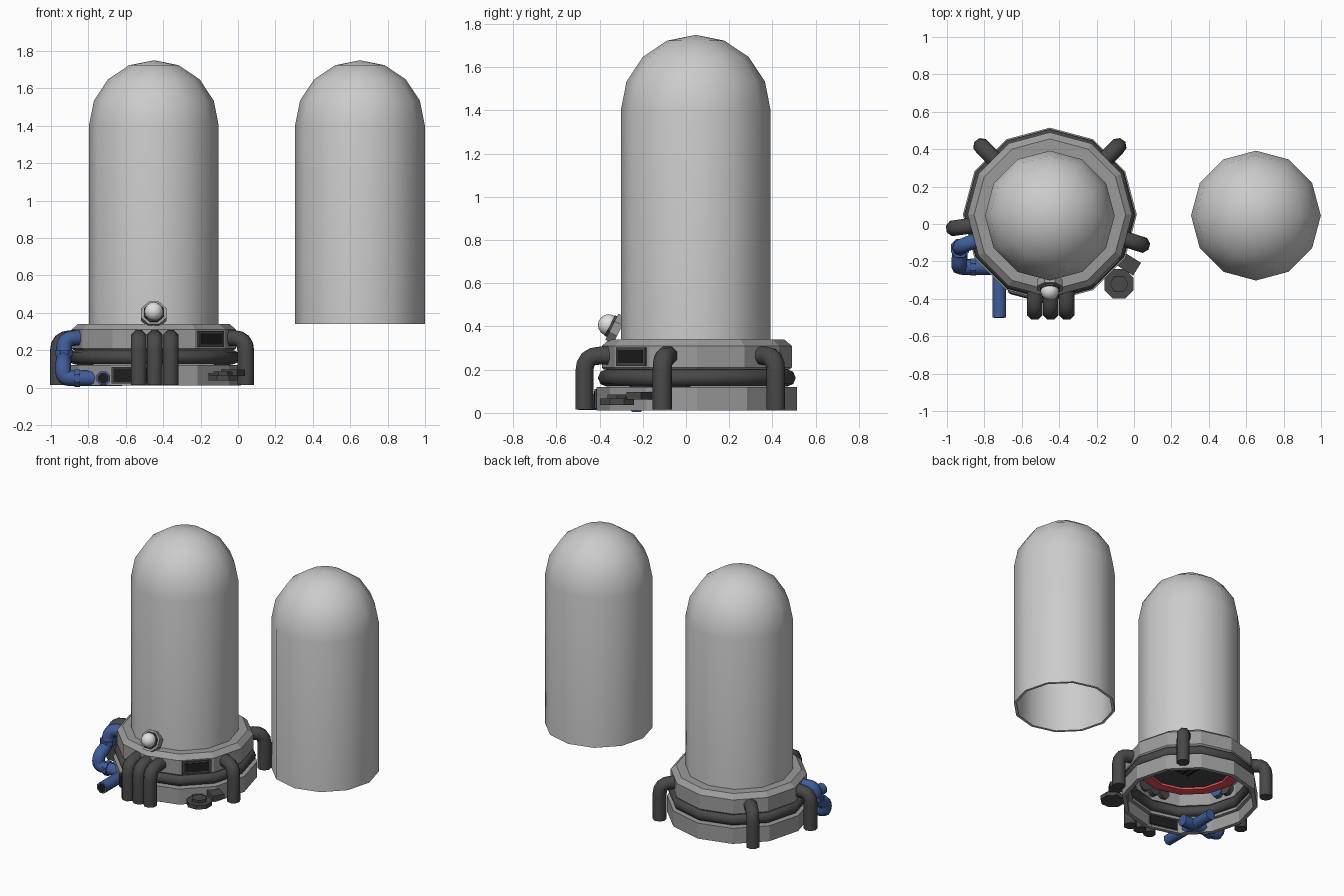
import bpy, bmesh, math
from mathutils import Vector, Matrix

if "Cube" in bpy.data.objects:
    bpy.data.objects.remove(bpy.data.objects["Cube"])

CX, CY = -0.45, 0.05          # centre of the assembled tank


def mat(name, r, g, b):
    m = bpy.data.materials.new(name)
    m.diffuse_color = (r, g, b, 1)
    m.use_nodes = True
    m.node_tree.nodes["Principled BSDF"].inputs["Base Color"].default_value = m.diffuse_color
    return m


GLASS = mat("pale grey", .60, .60, .60)
METAL = mat("mid grey", .33, .33, .33)
RUBBER = mat("dark rubber", .065, .065, .065)
BLACK = mat("vent black", .012, .012, .012)
BLUE = mat("pipe blue", .05, .11, .32)
RED = mat("ring red", .80, .08, .09)
WHITE = mat("lamp white", .75, .75, .75)


def add(name, bm, material, smooth=None):
    bmesh.ops.recalc_face_normals(bm, faces=bm.faces)
    me = bpy.data.meshes.new(name)
    bm.to_mesh(me)
    bm.free()
    me.materials.append(material)
    ob = bpy.data.objects.new(name, me)
    bpy.context.collection.objects.link(ob)
    if smooth:
        bpy.ops.object.select_all(action='DESELECT')
        ob.select_set(True)
        bpy.context.view_layer.objects.active = ob
        bpy.ops.object.shade_smooth_by_angle(angle=math.radians(smooth))
    return ob


def lathe(name, profile, material, cx=CX, cy=CY, sides=12, closed=True, smooth=None):
    """Revolve (radius, height) points about a vertical axis."""
    bm = bmesh.new()
    rings = []
    for r, z in profile:
        if r == 0:
            rings.append([bm.verts.new((cx, cy, z))] * sides)
        else:
            a = [2 * math.pi * i / sides for i in range(sides)]
            rings.append([bm.verts.new((cx + r * math.cos(t), cy + r * math.sin(t), z)) for t in a])
    n = len(rings)
    for k in range(n if closed else n - 1):
        lo, hi = rings[k], rings[(k + 1) % n]
        for i in range(sides):
            j = (i + 1) % sides
            face = list(dict.fromkeys((lo[i], lo[j], hi[j], hi[i])))
            if len(face) > 2:
                bm.faces.new(face)
    return add(name, bm, material, smooth)


def tube(name, pts, r, material, bend=.07, steps=4):
    """Round pipe along a path whose corners are rounded off."""
    pts = [Vector(p) for p in pts]
    path = [pts[0]]
    for a, b, c in zip(pts, pts[1:], pts[2:]):
        d = min(bend, (a - b).length * .49, (c - b).length * .49)
        p, q = b + (a - b).normalized() * d, b + (c - b).normalized() * d
        for i in range(steps + 1):
            t = i / steps
            path.append(p * (1 - t) ** 2 + b * 2 * t * (1 - t) + q * t * t)
    path.append(pts[-1])
    bm = bmesh.new()
    rings, side, prev = [], None, None
    for i, p in enumerate(path):
        d = (path[min(i + 1, len(path) - 1)] - path[max(i - 1, 0)]).normalized()
        side = d.orthogonal().normalized() if side is None else prev.rotation_difference(d) @ side
        prev = d
        up = d.cross(side)
        rings.append([bm.verts.new(p + (side * math.cos(t) + up * math.sin(t)) * r)
                      for t in [math.pi * (k + .5) / 4 for k in range(8)]])
    for lo, hi in zip(rings, rings[1:]):
        for k in range(8):
            bm.faces.new((lo[k], lo[(k + 1) % 8], hi[(k + 1) % 8], hi[k]))
    bm.faces.new(rings[0])
    bm.faces.new(rings[-1])
    return add(name, bm, material, 50)


def prism(name, loc, axis, r, depth, material, sides=8):
    bm = bmesh.new()
    rot = Vector((0, 0, 1)).rotation_difference(Vector(axis)).to_matrix().to_4x4()
    bmesh.ops.create_cone(bm, cap_ends=True, segments=sides, radius1=r, radius2=r, depth=depth,
                          matrix=Matrix.Translation(loc) @ rot @ Matrix.Rotation(math.pi / sides, 4, 'Z'))
    return add(name, bm, material)


def radial_box(name, deg, dist, z, size, material):
    """Box turned to face outward; size is (depth, width, height)."""
    a = math.radians(deg)
    loc = Vector((CX + dist * math.cos(a), CY + dist * math.sin(a), z))
    bm = bmesh.new()
    bmesh.ops.create_cube(bm, size=1, matrix=Matrix.Translation(loc) @ Matrix.Rotation(a, 4, 'Z')
                          @ Matrix.Diagonal((*size, 1)))
    return add(name, bm, material)


# Domed covers: one on the base, one spare standing to the right
def dome(r, top):
    return [(r * math.cos(a), 1.4 + (top - 1.4) * math.sin(a)) for a in [i * math.pi / 8 for i in range(4)]] + [(0, top)]


cover = [(.347, .34)] + dome(.347, 1.75) + dome(.328, 1.73)[::-1] + [(.328, .34)]
lathe("tank_cover", cover, GLASS, CX, .045, smooth=40)
lathe("spare_cover", cover, GLASS, .652, .045, smooth=40)

# Base rings
lathe("lower_ring", [(.465, .01), (.465, .12), (.41, .12), (.41, .10), (.435, .10), (.435, .01)], METAL)
lathe("upper_ring", [(.43, .20), (.44, .21), (.44, .31), (.405, .34), (.325, .34), (.325, .29), (.40, .29), (.40, .20)], METAL)
lathe("hose_ring", [(.418 + .04 * math.cos(t), .162 + .04 * math.sin(t))
                    for t in [math.pi * i / 4 for i in range(8)]], RUBBER, smooth=50)

# Floor of the tank, seen from underneath
lathe("red_seal", [(.36, .265), (.36, .295), (.29, .295), (.29, .265)], RED)
lathe("floor_plate", [(0, .28), (.30, .28), (.30, .30), (0, .30)], RUBBER, closed=False)
for i in range(4):
    radial_box("floor_slat", 0, -.06 + i * .04, .276, (.015, .2, .008), BLACK)


# Rubber pipes bending down from the upper ring
def drop_pipe(name, x, y, dx, dy):
    tube(name, [(x - dx * .16, y - dy * .16, .265), (x, y, .265), (x, y, .015)], .045, RUBBER)


for deg in (45, 135, 188, -18):
    c, s = math.cos(math.radians(deg)), math.sin(math.radians(deg))
    drop_pipe("side_pipe", CX + .517 * c, CY + .517 * s, c, s)
for x in (-.53, -.445, -.36):
    drop_pipe("front_pipe", x, -.47, 0, -1)

# Blue plumbing with collars and an open end
tube("blue_riser", [(-.78, -.065, .265), (-.93, -.12, .265), (-.93, -.13, .16), (-.935, -.225, .12),
                    (-.935, -.23, .05), (-.62, -.23, .05)], .042, BLUE, bend=.06)
tube("blue_outlet", [(-.72, -.5, .05), (-.72, -.05, .05)], .04, BLUE)
prism("outlet_hole", (-.72, -.5, .05), (0, 1, 0), .03, .006, BLACK)
prism("riser_collar", (-.93, -.13, .185), (0, 0, 1), .053, .03, BLUE)
prism("elbow_collar", (-.86, -.23, .05), (1, 0, 0), .05, .03, BLUE)

# Vents in the rings
radial_box("upper_vent_frame", -45, .42, .26, (.03, .19, .085), RUBBER)
radial_box("upper_vent", -45, .436, .26, (.006, .16, .06), BLACK)
radial_box("lower_vent_frame", -105, .44, .066, (.04, .22, .09), RUBBER)
radial_box("lower_vent", -105, .44, .066, (.05, .20, .07), BLACK)

# Valve at the front right
prism("valve_wheel", (-.08, -.32, .052), (0, 0, 1), .085, .03, RUBBER)
prism("valve_nut", (-.08, -.32, .075), (0, 0, 1), .05, .02, RUBBER, 6)
radial_box("valve_block", -32, .50, .08, (.10, .08, .035), RUBBER)
radial_box("valve_arm", -45, .47, .06, (.10, .07, .03), RUBBER)

# Lamp in its tilted socket
prism("lamp_socket", (-.45, -.325, .39), (0, -.89, .45), .073, .04, METAL)
prism("lamp_rim", (-.45, -.34, .398), (0, -.89, .45), .058, .03, RUBBER)
bm = bmesh.new()
bmesh.ops.create_uvsphere(bm, u_segments=12, v_segments=8, radius=.05,
                          matrix=Matrix.Translation((-.45, -.358, .407)))
add("lamp_bulb", bm, WHITE, 50)
